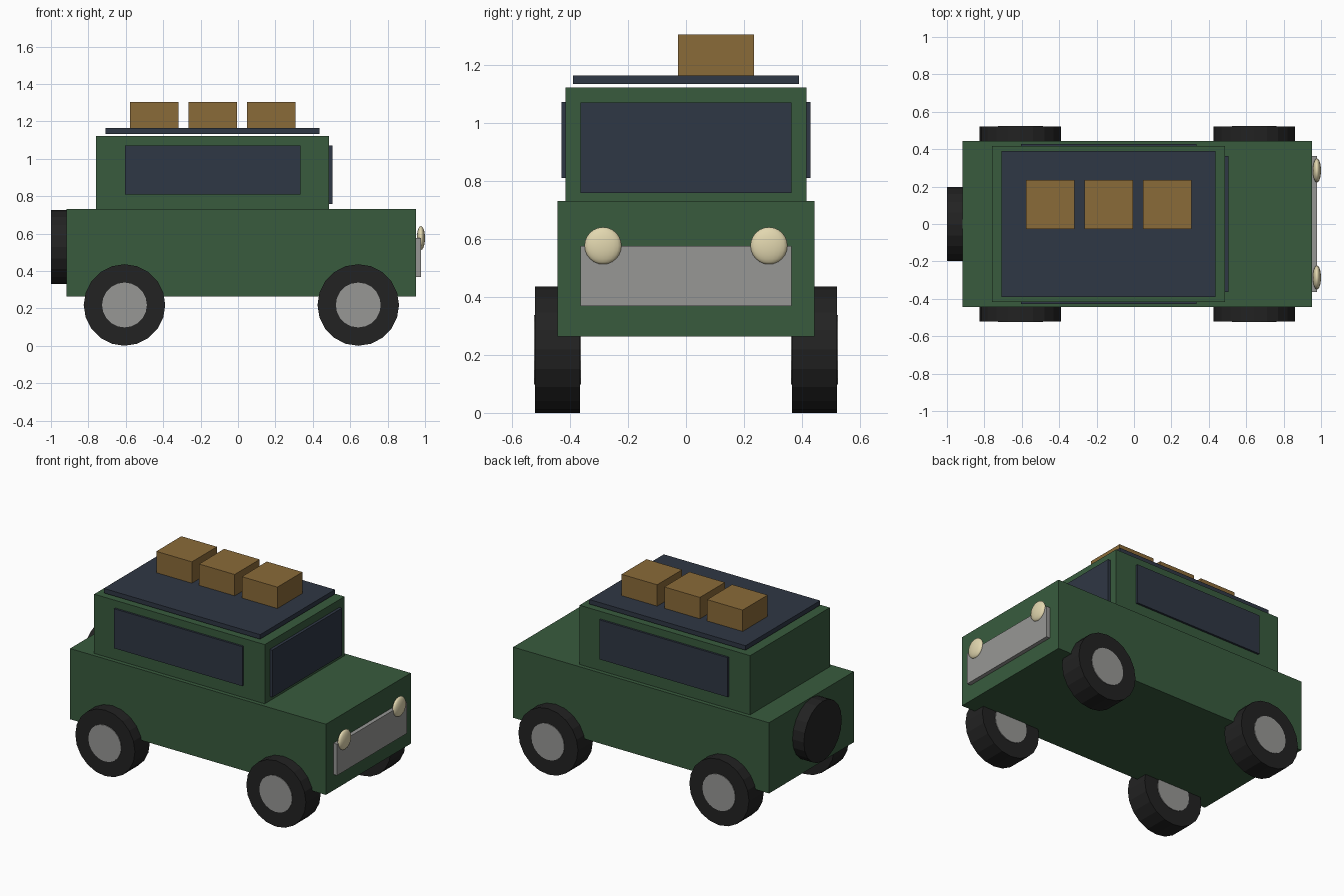
import bpy
from math import pi

if "Cube" in bpy.data.objects:
    bpy.data.objects.remove(bpy.data.objects["Cube"])


def material(name, r, g, b):
    m = bpy.data.materials.new(name)
    m.diffuse_color = (r, g, b, 1)
    m.use_nodes = True
    m.node_tree.nodes["Principled BSDF"].inputs["Base Color"].default_value = m.diffuse_color
    return m


GREEN = material("forest green paint", 0.040, 0.105, 0.048)
NAVY = material("dark blue glass", 0.028, 0.038, 0.058)
TAN = material("tan luggage", 0.255, 0.145, 0.040)
BLACK = material("black rubber", 0.016, 0.016, 0.016)
GREY = material("grey metal", 0.31, 0.31, 0.30)
CREAM = material("cream lamp", 0.76, 0.68, 0.43)


def finish(name, mat):
    o = bpy.context.object
    o.name = name
    o.data.materials.append(mat)
    return o


def box(name, mat, x, y, z):
    """Box from (min, max) pairs along each axis."""
    spans = (x, y, z)
    bpy.ops.mesh.primitive_cube_add(size=1, location=[(a + b) / 2 for a, b in spans])
    o = finish(name, mat)
    o.scale = [b - a for a, b in spans]
    bpy.ops.object.transform_apply(location=False, rotation=False, scale=True)
    return o


def disc(name, mat, centre, radius, depth, rotation):
    bpy.ops.mesh.primitive_cylinder_add(vertices=20, radius=radius, depth=depth,
                                        location=centre, rotation=rotation)
    return finish(name, mat)


# Body and cabin
box("body", GREEN, (-0.917, 0.953), (-0.443, 0.443), (0.263, 0.73))
box("cabin", GREEN, (-0.76, 0.487), (-0.416, 0.416), (0.72, 1.121))

# Windows
box("windscreen", NAVY, (0.475, 0.506), (-0.364, 0.364), (0.758, 1.07))
for side, label in ((-1, "right"), (1, "left")):
    y = sorted((side * 0.405, side * 0.429))
    box(f"side_window_{label}", NAVY, (-0.605, 0.333), y, (0.81, 1.071))

# Roof rack with three cases
box("roof_rack", NAVY, (-0.708, 0.435), (-0.39, 0.39), (1.133, 1.163))
for i in range(3):
    x = -0.448 + 0.3125 * i
    box(f"luggage_{i + 1}", TAN, (x - 0.13, x + 0.13), (-0.027, 0.234), (1.163, 1.304))

# Wheels with hubs showing on both faces
for x, end in ((-0.607, "rear"), (0.643, "front")):
    for side, label in ((-1, "right"), (1, "left")):
        centre = (x, side * 0.443, 0.218)
        disc(f"{end}_tyre_{label}", BLACK, centre, 0.218, 0.155, (pi / 2, 0, 0))
        disc(f"{end}_hub_{label}", GREY, centre, 0.12, 0.163, (pi / 2, 0, 0))

# Spare wheel on the tail
disc("spare_wheel", BLACK, (-0.95, 0, 0.528), 0.198, 0.1, (0, pi / 2, 0))

# Grille and lamps
box("grille", GREY, (0.94, 0.979), (-0.364, 0.364), (0.368, 0.575))
for side, label in ((-1, "right"), (1, "left")):
    bpy.ops.mesh.primitive_uv_sphere_add(segments=20, ring_count=12, radius=1,
                                         location=(0.978, side * 0.286, 0.576))
    lamp = finish(f"headlamp_{label}", CREAM)
    lamp.scale = (0.022, 0.064, 0.064)
    bpy.ops.object.transform_apply(location=False, rotation=False, scale=True)
    bpy.ops.object.shade_smooth()
